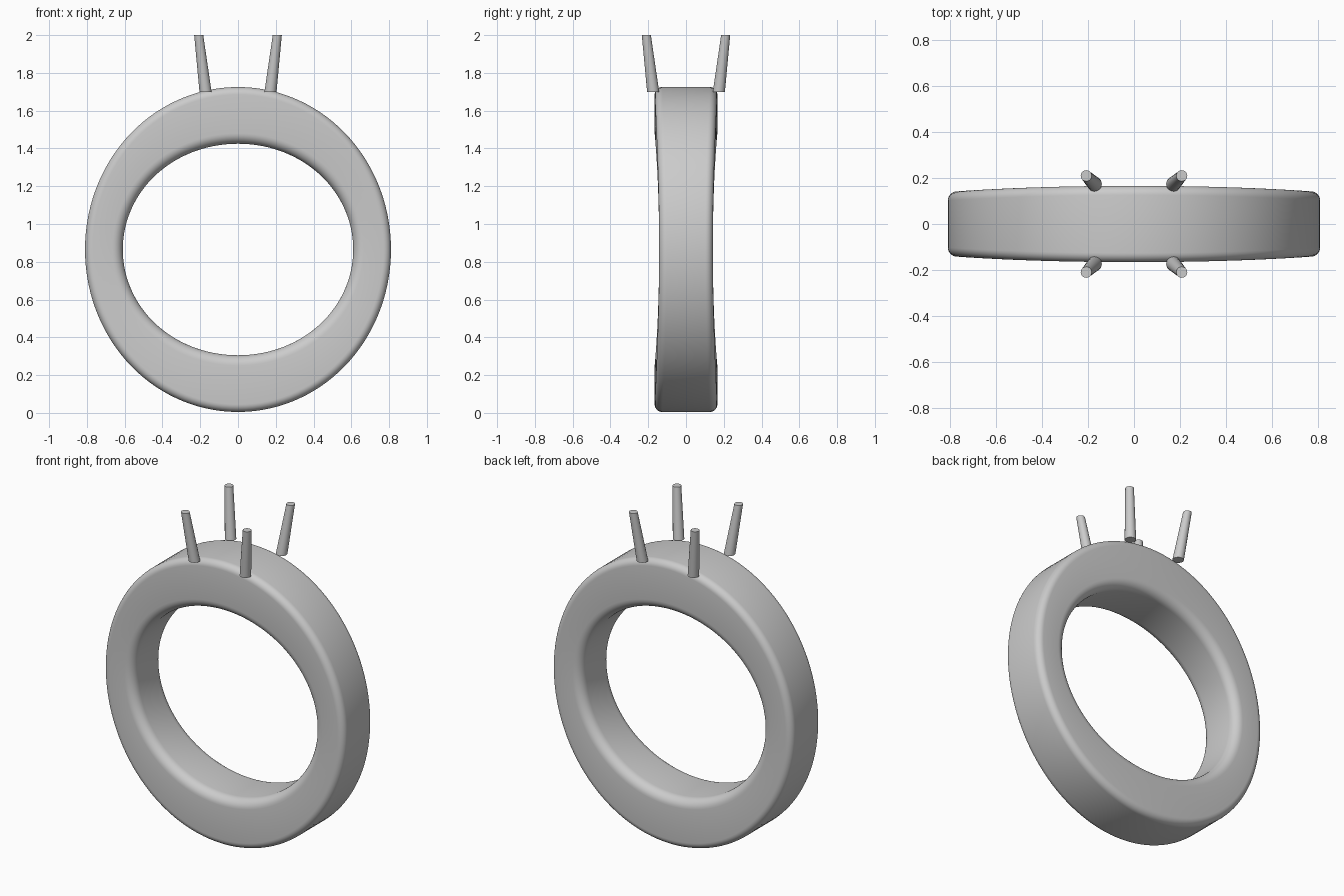
import bpy, bmesh, math

if "Cube" in bpy.data.objects:
    bpy.data.objects.remove(bpy.data.objects["Cube"])

metal = bpy.data.materials.new("silver grey metal")
metal.diffuse_color = (0.6, 0.6, 0.6, 1)
metal.use_nodes = True
metal.node_tree.nodes["Principled BSDF"].inputs["Base Color"].default_value = metal.diffuse_color


def make_object(name, loops, closed):
    """Skin a list of point loops; closed joins last to first, otherwise the ends are capped."""
    bm = bmesh.new()
    rings = [[bm.verts.new(p) for p in loop] for loop in loops]
    n = len(rings[0])
    for i in range(len(rings) if closed else len(rings) - 1):
        a, b = rings[i], rings[(i + 1) % len(rings)]
        for j in range(n):
            k = (j + 1) % n
            bm.faces.new((a[j], a[k], b[k], b[j]))
    if not closed:
        bm.faces.new(rings[0])
        bm.faces.new(rings[-1])
    bmesh.ops.recalc_face_normals(bm, faces=bm.faces[:])
    mesh = bpy.data.meshes.new(name)
    bm.to_mesh(mesh)
    bm.free()
    for f in mesh.polygons:
        f.use_smooth = True
    mesh.set_sharp_from_angle(angle=math.radians(40))
    mesh.materials.append(metal)
    obj = bpy.data.objects.new(name, mesh)
    bpy.context.collection.objects.link(obj)
    return obj


def rounded_section(half_r, half_y, outer=0.04, inner=0.055, steps=7):
    """Rounded rectangle as (radial, y) points."""
    pts = []
    for q, (sr, sy) in enumerate([(1, 1), (-1, 1), (-1, -1), (1, -1)]):
        rad = outer if sr > 0 else inner
        for s in range(steps + 1):
            a = math.radians(90) * (q + s / steps)
            pts.append((sr * (half_r - rad) + rad * math.cos(a),
                        sy * (half_y - rad) + rad * math.sin(a)))
    return pts


# Band: circular path, section thicker at top and bottom than at the sides
CENTRE_Z, PATH_R, SEGS = 0.865, 0.71, 128
band = []
for i in range(SEGS):
    t = 2 * math.pi * i / SEGS
    w = math.sin(t) ** 2
    section = rounded_section(0.10 + 0.05 * w, 0.142 + 0.024 * w)
    band.append([((PATH_R + r) * math.cos(t), y, CENTRE_Z + (PATH_R + r) * math.sin(t))
                 for r, y in section])
make_object("ring_band", band, True)


# Four tapered prongs leaning outward
def circle(x, y, z, r, n=24):
    return [(x + r * math.cos(2 * math.pi * k / n), y + r * math.sin(2 * math.pi * k / n), z)
            for k in range(n)]


for sx, side in ((-1, "left"), (1, "right")):
    for sy, end in ((-1, "front"), (1, "back")):
        make_object(f"prong_{end}_{side}",
                    [circle(sx * 0.172, sy * 0.174, 1.70, 0.032),
                     circle(sx * 0.208, sy * 0.21, 2.0, 0.024)], False)
